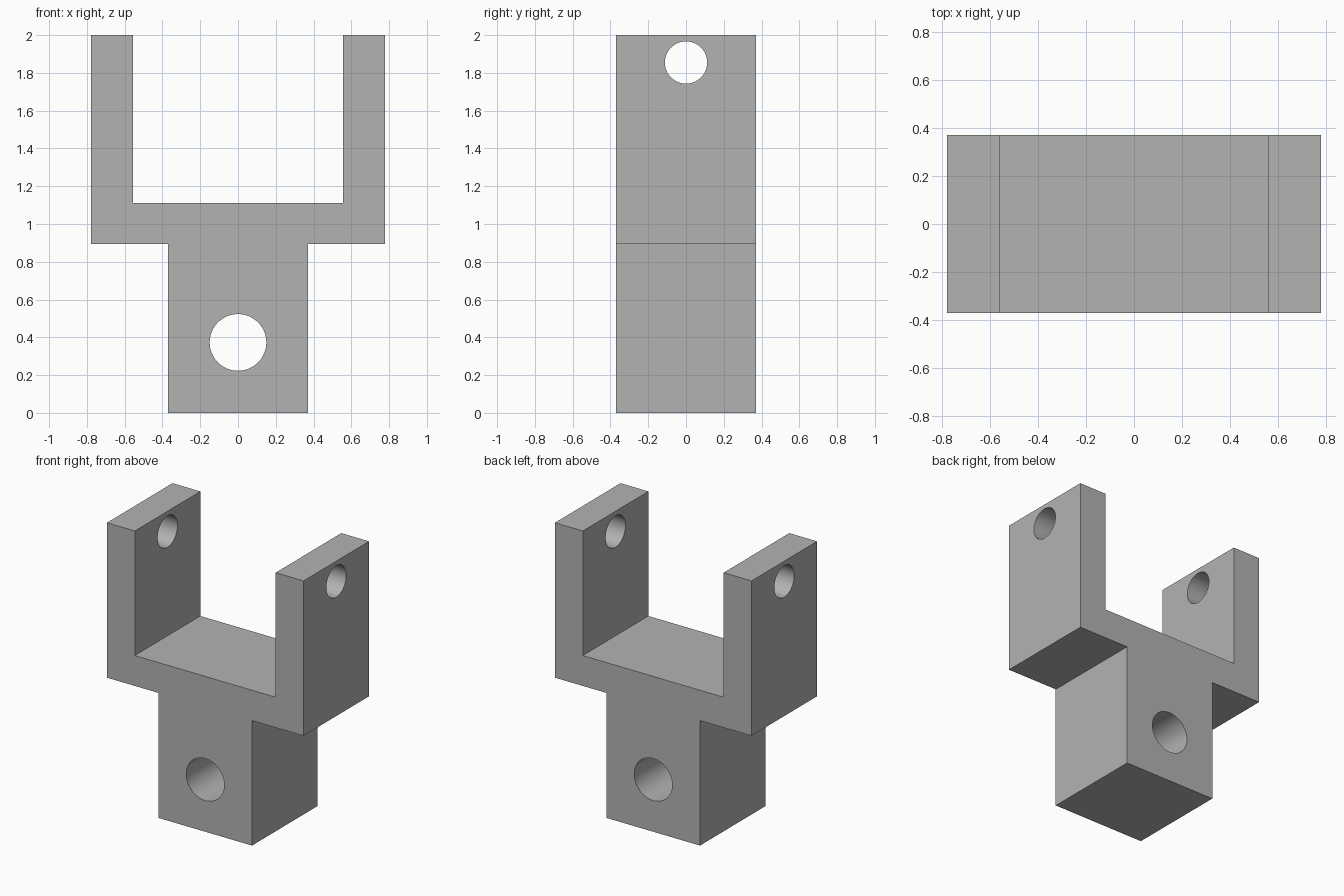
import bpy, bmesh, math

old = bpy.data.objects.get("Cube")
if old:
    bpy.data.objects.remove(old, do_unlink=True)

# Main dimensions
HALF_DEPTH = 0.37
STEM = 0.37
OUTER, INNER = 0.777, 0.557
SHOULDER, FLOOR, TOP = 0.893, 1.11, 2.0

grey = bpy.data.materials.new("plain grey")
grey.use_nodes = True
color = (0.45, 0.45, 0.45, 1)
grey.diffuse_color = color
grey.node_tree.nodes["Principled BSDF"].inputs["Base Color"].default_value = color

# Fork body: half outline mirrored, then extruded through the depth
half = [(STEM, 0), (STEM, SHOULDER), (OUTER, SHOULDER),
        (OUTER, TOP), (INNER, TOP), (INNER, FLOOR)]
outline = half + [(-x, z) for x, z in reversed(half)]
bm = bmesh.new()
face = bm.faces.new([bm.verts.new((x, -HALF_DEPTH, z)) for x, z in outline])
ext = bmesh.ops.extrude_face_region(bm, geom=[face])
moved = [g for g in ext["geom"] if isinstance(g, bmesh.types.BMVert)]
bmesh.ops.translate(bm, verts=moved, vec=(0, 2 * HALF_DEPTH, 0))
bmesh.ops.recalc_face_normals(bm, faces=bm.faces)
mesh = bpy.data.meshes.new("fork_bracket")
bm.to_mesh(mesh)
bm.free()
bracket = bpy.data.objects.new("fork_bracket", mesh)
bpy.context.collection.objects.link(bracket)
mesh.materials.append(grey)


def drill(name, radius, z, rotation):
    """Cut a round through hole centred on the z axis at height z."""
    bpy.ops.mesh.primitive_cylinder_add(vertices=64, radius=radius, depth=2,
                                        location=(0, 0, z), rotation=rotation)
    cutter = bpy.context.object
    cutter.name = name
    cutter.hide_render = True
    cutter.data.materials.append(grey)
    mod = bracket.modifiers.new(name, "BOOLEAN")
    mod.operation = "DIFFERENCE"
    mod.solver = "EXACT"
    mod.object = cutter
    bpy.ops.object.select_all(action="DESELECT")
    bracket.select_set(True)
    bpy.context.view_layer.objects.active = bracket
    bpy.ops.object.modifier_apply(modifier=mod.name)
    bpy.data.objects.remove(cutter, do_unlink=True)


# Stem hole runs front to back, arm holes run side to side
drill("stem_hole_cutter", 0.15, 0.373, (math.pi / 2, 0, 0))
drill("arm_hole_cutter", 0.112, 1.855, (0, math.pi / 2, 0))

bpy.ops.object.shade_smooth_by_angle(angle=math.radians(30))
